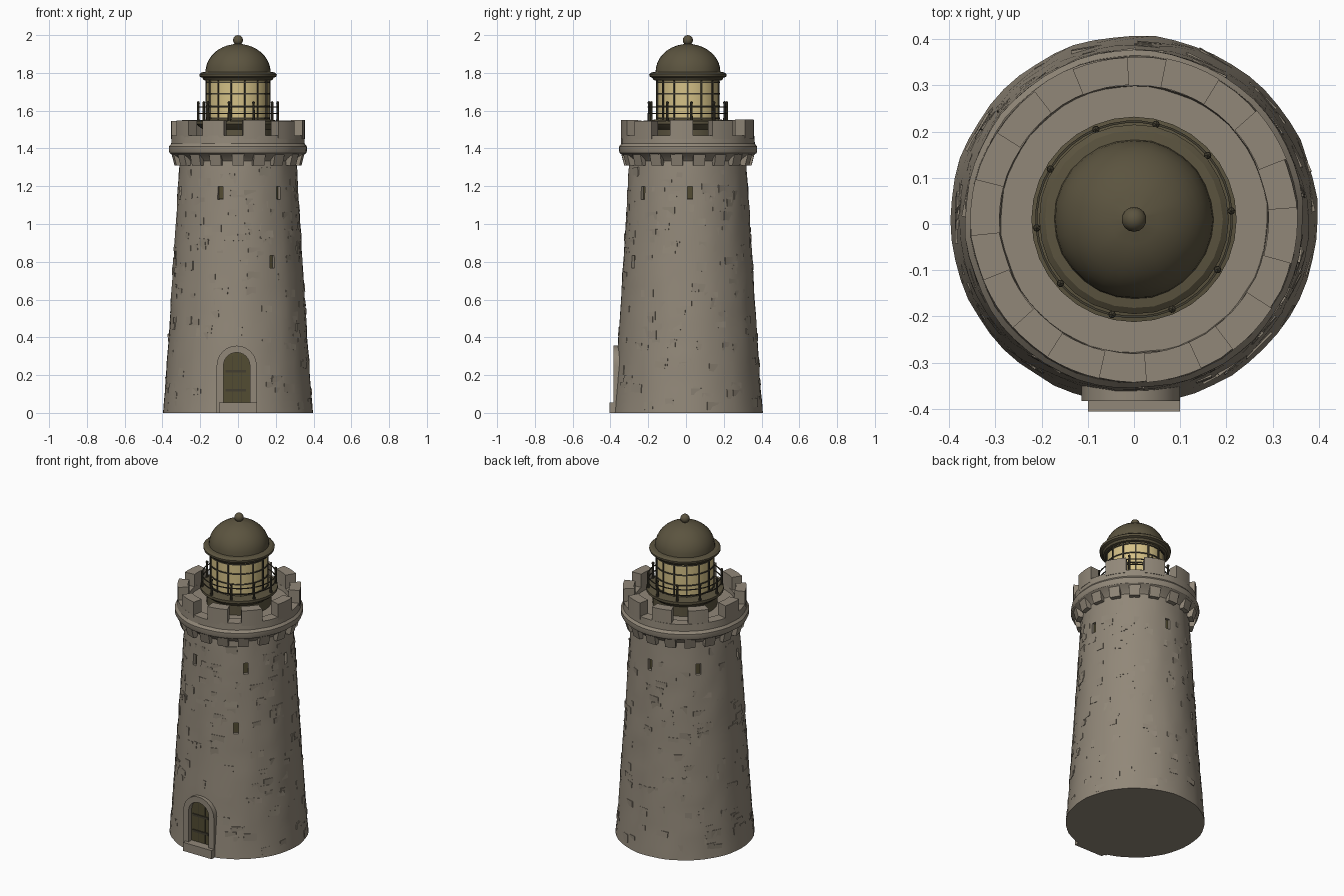
import bpy, bmesh, math, random
from mathutils import Matrix, Vector, noise

if "Cube" in bpy.data.objects:
    bpy.data.objects.remove(bpy.data.objects["Cube"])

random.seed(4)
CY = 0.01  # tower axis sits slightly behind the origin


def material(name, rgb):
    m = bpy.data.materials.new(name)
    m.diffuse_color = (*rgb, 1)
    m.use_nodes = True
    m.node_tree.nodes["Principled BSDF"].inputs["Base Color"].default_value = m.diffuse_color
    return m


STONE = material("stone", (0.285, 0.245, 0.190))
ROOF = material("bronze roof", (0.105, 0.088, 0.050))
GLASS = material("lamp glass", (0.66, 0.53, 0.24))
DOOR = material("olive door", (0.085, 0.072, 0.032))
IRON = material("dark iron", (0.055, 0.048, 0.030))


def finish(bm, name, mat, angle=30):
    bmesh.ops.recalc_face_normals(bm, faces=bm.faces[:])
    me = bpy.data.meshes.new(name)
    bm.to_mesh(me)
    bm.free()
    me.materials.append(mat)
    ob = bpy.data.objects.new(name, me)
    bpy.context.collection.objects.link(ob)
    smooth(ob, angle)
    return ob


def smooth(ob, angle):
    bpy.ops.object.select_all(action='DESELECT')
    ob.select_set(True)
    bpy.context.view_layer.objects.active = ob
    bpy.ops.object.shade_smooth_by_angle(angle=math.radians(angle))


def lathe(profile, segs, rough=0.0):
    """Solid of revolution: profile is a list of (radius, z), capped at both ends."""
    bm = bmesh.new()
    rings = []
    for r, z in profile:
        ring = []
        for i in range(segs):
            a = 2 * math.pi * i / segs
            n = noise.noise(Vector((math.cos(a) * 5, math.sin(a) * 5, z * 9))) * rough
            ring.append(bm.verts.new(((r + n) * math.cos(a), CY + (r + n) * math.sin(a), z)))
        rings.append(ring)
    for lo, hi in zip(rings, rings[1:]):
        for i in range(segs):
            j = (i + 1) % segs
            bm.faces.new((lo[i], lo[j], hi[j], hi[i]))
    bm.faces.new(rings[0])
    bm.faces.new(rings[-1])
    return bm


def around(deg, r, z):
    """Frame on the tower: local x points outward, y along the wall, z up."""
    return (Matrix.Translation((0, CY, 0)) @ Matrix.Rotation(math.radians(deg), 4, 'Z')
            @ Matrix.Translation((r, 0, z)))


def box(bm, m, sx, sy, sz):
    bmesh.ops.create_cube(bm, size=1, matrix=m @ Matrix.Diagonal((sx, sy, sz, 1)))


def arc_block(bm, deg, span, r0, r1, z0, z1, taper=0.0, n=4):
    """Curved block; taper pulls the lower outer edge inward."""
    rows = []
    for i in range(n + 1):
        a = math.radians(deg + span * (i / n - 0.5))
        c, s = math.cos(a), math.sin(a)
        rows.append([bm.verts.new((r * c, CY + r * s, z)) for r, z in
                     ((r0, z0), (r1 - taper, z0), (r1, z1), (r0, z1))])
    for p, q in zip(rows, rows[1:]):
        for k in range(4):
            bm.faces.new((p[k], p[(k + 1) % 4], q[(k + 1) % 4], q[k]))
    bm.faces.new(rows[0])
    bm.faces.new(rows[-1])


def wall(z):
    return 0.397 - 0.087 * (z / 1.33) ** 0.9


def arch(w, z0, spring, n=12):
    pts = [(w, z0)]
    pts += [(w * math.cos(math.pi * i / n), spring + w * math.sin(math.pi * i / n)) for i in range(n + 1)]
    return pts + [(-w, z0)]


def prism(bm, pts, y0, y1, dx=-0.007):
    a = [bm.verts.new((x + dx, y0, z)) for x, z in pts]
    b = [bm.verts.new((x + dx, y1, z)) for x, z in pts]
    for i in range(len(pts)):
        j = (i + 1) % len(pts)
        bm.faces.new((a[i], a[j], b[j], b[i]))
    bm.faces.new(a)
    bm.faces.new(b)


# Tapered tower with recesses for the door and slit windows
WINDOWS = [(d, 1.165) for d in (-107, -48, 2, 86, 139, 196)] + [(-58, 0.80)]
tower = finish(lathe([(wall(z / 20 * 1.34), z / 20 * 1.34) for z in range(21)], 56, 0.005), "tower", STONE)
cut = bmesh.new()
prism(cut, arch(0.072, 0.05, 0.25), -0.5, -0.335)
for d, z in WINDOWS:
    box(cut, around(d, wall(z), z), 0.06, 0.028, 0.068)
cutter = finish(cut, "recess_cutter", STONE)
cutter.hide_render = True
mod = tower.modifiers.new("recesses", 'BOOLEAN')
mod.operation, mod.object, mod.solver = 'DIFFERENCE', cutter, 'EXACT'
deps = bpy.context.evaluated_depsgraph_get()
carved = bpy.data.meshes.new_from_object(tower.evaluated_get(deps))
tower.modifiers.clear()
tower.data = carved
bpy.data.objects.remove(cutter)
smooth(tower, 30)

# Slightly tilted rough stones breaking the wall surface
bm = bmesh.new()
for i in range(300):
    d, z = random.uniform(0, 360), random.uniform(0.03, 1.28)
    w, h = random.uniform(0.03, 0.08), random.uniform(0.025, 0.05)
    near_door = abs((d + 90 + 180) % 360 - 180) < 22 and z < 0.42
    near_slit = any(abs((d - a + 180) % 360 - 180) < 11 and abs(z - b) < 0.08 for a, b in WINDOWS)
    if near_door or near_slit:
        continue
    tilt = (Matrix.Rotation(random.uniform(-0.10, 0.05), 4, 'Y')
            @ Matrix.Rotation(random.uniform(-0.09, 0.09), 4, 'Z')
            @ Matrix.Rotation(random.uniform(-0.12, 0.12), 4, 'X'))
    box(bm, around(d, wall(z) - 0.011, z) @ tilt, 0.022, w, h)
finish(bm, "wall_stones", STONE)

# Dark panes in the slits
bm = bmesh.new()
for d, z in WINDOWS:
    box(bm, around(d, wall(z) - 0.023, z), 0.012, 0.027, 0.067)
finish(bm, "slit_window_panes", DOOR)

# Door surround, door leaf, straps and step
bm = bmesh.new()
outer, inner = arch(0.106, 0.0, 0.25), arch(0.070, 0.0, 0.25)
prism(bm, outer + inner[::-1], -0.383, -0.32)
finish(bm, "door_surround", STONE)
bm = bmesh.new()
prism(bm, arch(0.071, 0.04, 0.25), -0.352, -0.325)
finish(bm, "door", DOOR)
bm = bmesh.new()
for z in (0.12, 0.22):
    box(bm, Matrix.Translation((-0.012, -0.354, z)), 0.11, 0.008, 0.014)
for x in (-0.03, 0.017):
    box(bm, Matrix.Translation((x, -0.352, 0.175)), 0.004, 0.004, 0.25)
finish(bm, "door_straps", IRON)
bm = bmesh.new()
box(bm, Matrix.Translation((0.0, -0.3625, 0.027)), 0.20, 0.085, 0.054)
finish(bm, "door_step", STONE)

# Projecting gallery on corbels, with merlons around the edge
finish(lathe([(0.30, 1.32), (0.318, 1.345), (0.362, 1.375), (0.366, 1.385), (0.366, 1.41), (0.354, 1.425),
              (0.352, 1.468), (0.29, 1.468), (0.288, 1.44), (0.1, 1.44)], 56, 0.004), "gallery", STONE)
bm = bmesh.new()
for i in range(18):
    arc_block(bm, 10 + i * 20 + random.uniform(-1, 1), 10.5, 0.28, 0.355, 1.31, 1.378, 0.018, 2)
finish(bm, "corbels", STONE)
bm = bmesh.new()
for i in range(10):
    arc_block(bm, 31 + i * 36 + random.uniform(-2, 2), 20, 0.291, 0.353 + random.uniform(-.003, .003),
              1.45, 1.55 + random.uniform(-.005, .003))
finish(bm, "merlons", STONE)

# Lantern base, glass and glazing bars
finish(lathe([(0.185, 1.43), (0.185, 1.50), (0.212, 1.52), (0.222, 1.53), (0.222, 1.545),
              (0.175, 1.553), (0.05, 1.553)], 32), "lantern_base", ROOF)
finish(lathe([(0.165, 1.54), (0.165, 1.78)], 32), "lantern_glass", GLASS)
bm = bmesh.new()
for i in range(14):
    box(bm, around(i * 360 / 14, 0.166, 1.66), 0.010, 0.008, 0.23)
for z in (1.56, 1.625, 1.69, 1.75):
    for i in range(32):
        arc_block(bm, i * 11.25 + 5.625, 11.25, 0.158, 0.170, z - 0.0035, z + 0.0035, 0, 1)
finish(bm, "glazing_bars", IRON)

# Railing round the lantern
bm = bmesh.new()
for i in range(10):
    d = 5 + i * 36
    bmesh.ops.create_cone(bm, cap_ends=True, segments=8, radius1=0.008, radius2=0.006, depth=0.10,
                          matrix=around(d, 0.211, 1.59))
    bmesh.ops.create_icosphere(bm, subdivisions=1, radius=0.009, matrix=around(d, 0.211, 1.642))
for z in (1.585, 1.62):
    for i in range(40):
        arc_block(bm, i * 9, 9, 0.209, 0.214, z - 0.0025, z + 0.0025, 0, 1)
finish(bm, "railing", IRON)

# Eave, dome and ball finial
dome = [(0.172 * math.cos(t * math.pi / 20), 1.805 + 0.148 * math.sin(t * math.pi / 20)) for t in range(10)]
finish(lathe([(0.16, 1.758), (0.182, 1.762), (0.188, 1.774), (0.203, 1.78), (0.205, 1.793), (0.192, 1.803)]
             + dome + [(0.014, 1.955), (0.014, 1.965)], 28, 0.003), "dome_roof", ROOF)
bm = bmesh.new()
bmesh.ops.create_uvsphere(bm, u_segments=14, v_segments=8, radius=0.027, matrix=around(0, 0, 1.973))
finish(bm, "roof_finial", ROOF)
